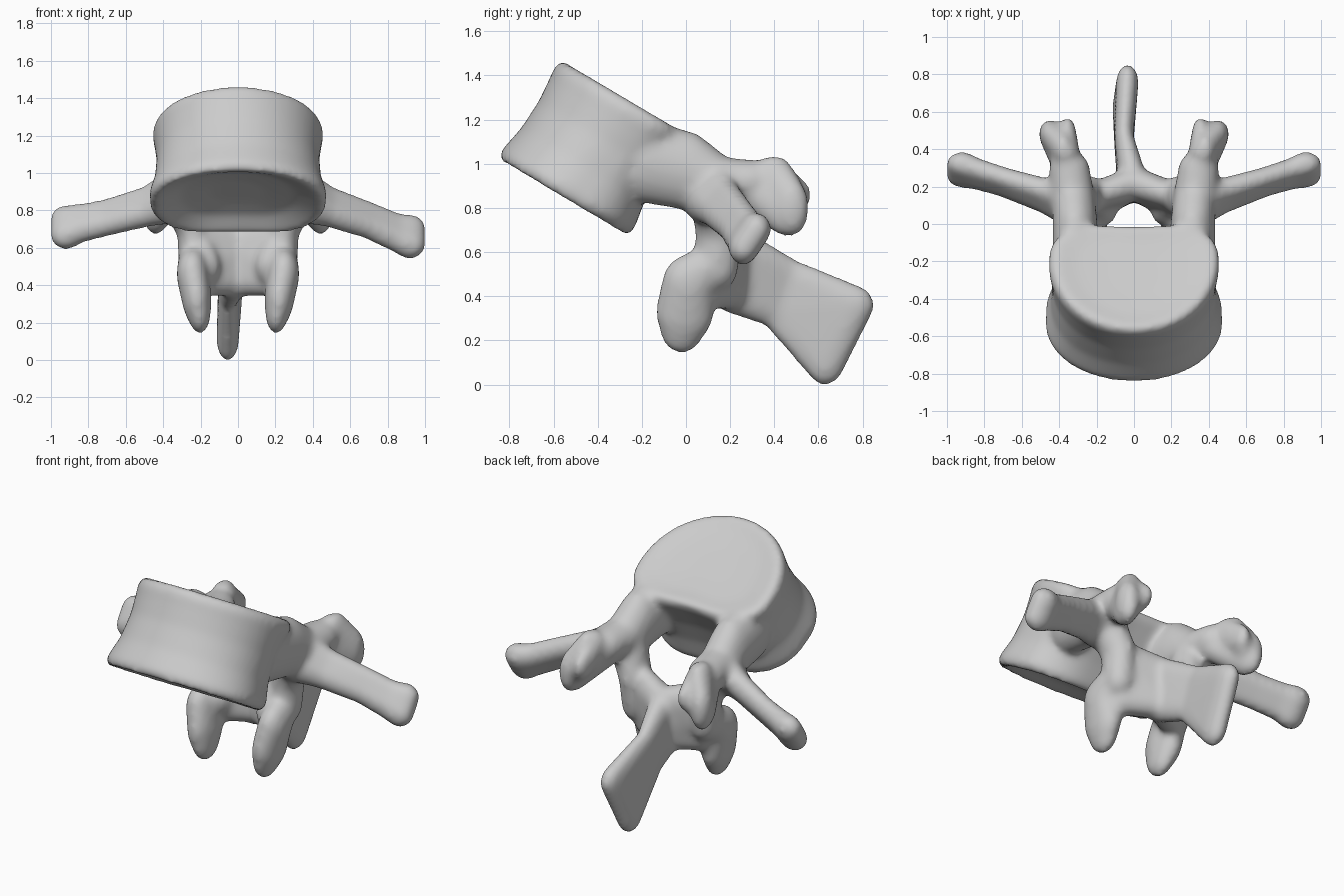
import bpy, bmesh, math
from mathutils import Vector, Matrix

if "Cube" in bpy.data.objects:
    bpy.data.objects.remove(bpy.data.objects["Cube"], do_unlink=True)

bone = bpy.data.materials.new("bone grey")
bone.use_nodes = True
colour = (0.6, 0.6, 0.6, 1)
bone.diffuse_color = colour
bone.node_tree.nodes["Principled BSDF"].inputs["Base Color"].default_value = colour

bm = bmesh.new()


def hull(*blobs, mirror=1):
    """Convex skin around ellipsoids given as (centre, radii)."""
    part = bmesh.new()
    for centre, radii in blobs:
        place = Matrix.Translation(centre) @ Matrix.Diagonal((*radii, 1))
        bmesh.ops.create_uvsphere(part, u_segments=16, v_segments=10, radius=1, matrix=place)
    out = bmesh.ops.convex_hull(part, input=part.verts)
    bmesh.ops.delete(part, geom=list({v for v in out["geom_interior"] if isinstance(v, bmesh.types.BMVert)}), context="VERTS")
    loose = [f for f in part.faces if f not in set(out["geom"])]
    bmesh.ops.delete(part, geom=loose, context="FACES")
    bmesh.ops.scale(part, vec=(mirror, 1, 1), verts=part.verts)
    bmesh.ops.recalc_face_normals(part, faces=part.faces)
    mesh = bpy.data.meshes.new("part")
    part.to_mesh(mesh)
    part.free()
    bm.from_mesh(mesh)
    bpy.data.meshes.remove(mesh)


def chain(*blobs, mirror=1):
    for a, b in zip(blobs, blobs[1:]):
        hull(a, b, mirror=mirror)


def blade(x, y, z, lean, rise, radii):
    """Two blobs that make a cross-section leaning up and back."""
    return [((x, y - lean, z - rise), radii), ((x, y + lean, z + rise), radii)]


# Vertebral body: kidney-shaped rings along a tilted axis, widest further back near the top
centre = Vector((0, -0.41, 1.07))
back = Vector((0, 0.86, -0.51))
axis = Vector((0, 0.51, 0.86))


def ring(height, size):
    verts = []
    widest = 0.05 + 0.25 * height
    for i in range(48):
        a = math.tau * i / 48
        c, s = math.cos(a), math.sin(a)
        x = 0.468 * c * size
        if s > 0:
            v = widest + (0.37 - widest) * s ** 0.65 - 0.045 * s ** 10
        else:
            v = widest - (0.355 + widest) * abs(s) ** 0.97
        verts.append(bm.verts.new(centre + Vector((x, 0, 0)) + back * v * size + axis * height))
    return verts


profile = [(-0.195, 0.3), (-0.215, 0.65), (-0.265, 0.91), (-0.27, 0.98), (-0.225, 1.02),
           (-0.1, 0.95), (0.05, 0.93), (0.17, 0.96), (0.22, 0.98), (0.26, 0.95),
           (0.267, 0.88), (0.25, 0.65), (0.242, 0.3)]
rings = [ring(*p) for p in profile]
for r, q in zip(rings, rings[1:]):
    for i in range(48):
        j = (i + 1) % 48
        bm.faces.new((r[i], r[j], q[j], q[i]))
bm.faces.new(rings[0][::-1])
bm.faces.new(rings[-1])

for side in (-1, 1):
    # Pedicle
    chain(((0.31, -0.18, 1.01), (0.125, 0.12, 0.19)),
          ((0.315, 0.02, 0.965), (0.12, 0.11, 0.18)),
          ((0.325, 0.15, 0.9), (0.115, 0.1, 0.14)), mirror=side)
    # Superior articular process, ending in a flat facet with two prongs
    hull(((0.33, 0.15, 0.92), (0.12, 0.1, 0.11)),
         ((0.345, 0.3, 0.92), (0.11, 0.09, 0.1)), mirror=side)
    hull(((0.34, 0.29, 0.89), (0.09, 0.08, 0.1)),
         ((0.38, 0.4, 0.95), (0.06, 0.09, 0.09)),
         ((0.435, 0.45, 0.78), (0.06, 0.09, 0.11)), mirror=side)
    hull(((0.38, 0.4, 0.95), (0.06, 0.09, 0.09)),
         ((0.45, 0.48, 0.8), (0.06, 0.08, 0.13)), mirror=side)
    hull(((0.35, 0.38, 0.93), (0.06, 0.08, 0.1)),
         ((0.355, 0.5, 0.86), (0.045, 0.07, 0.08)),
         ((0.41, 0.46, 0.8), (0.05, 0.07, 0.08)), mirror=side)
    # Transverse process, a leaning blade that droops more on the left
    drop = 0.05 if side > 0 else 0
    sections = [blade(0.33, 0.11, 0.88, 0.03, 0.03, (0.1, 0.1, 0.12)),
                blade(0.47, 0.15, 0.825, 0.03, 0.035, (0.08, 0.065, 0.075)),
                blade(0.7, 0.225, 0.762 - drop * 0.3, 0.025, 0.035, (0.07, 0.055, 0.065)),
                blade(0.85, 0.27, 0.73 - drop, 0.025, 0.035, (0.07, 0.06, 0.07)),
                blade(0.92, 0.29, 0.71 - drop, 0.03, 0.045, (0.085, 0.068, 0.075))]
    for a, b in zip(sections, sections[1:]):
        hull(*a, *b, mirror=side)
    # Neck joining pedicle and lamina
    chain(((0.31, 0.12, 0.88), (0.11, 0.11, 0.12)),
          ((0.24, 0.15, 0.7), (0.085, 0.11, 0.12)),
          ((0.23, 0.14, 0.54), (0.09, 0.1, 0.12)), mirror=side)
    # Lamina
    hull(((0.2, 0.15, 0.65), (0.07, 0.08, 0.13)),
         ((0.19, 0.11, 0.43), (0.07, 0.08, 0.09)),
         ((0.0, 0.22, 0.62), (0.06, 0.09, 0.1)),
         ((0.02, 0.2, 0.43), (0.05, 0.09, 0.09)), mirror=side)
    hull(((0.21, 0.14, 0.62), (0.07, 0.08, 0.12)),
         ((0.165, 0.07, 0.5), (0.075, 0.08, 0.1)), mirror=side)
    # Inferior articular process
    chain(((0.23, 0.1, 0.53), (0.09, 0.09, 0.1)),
          ((0.245, 0.01, 0.46), (0.085, 0.12, 0.13)),
          ((0.22, -0.005, 0.33), (0.08, 0.135, 0.14)),
          ((0.205, -0.02, 0.25), (0.06, 0.1, 0.11)), mirror=side)

# Spinous process
root = [((-0.01, 0.26, 0.6), (0.07, 0.1, 0.09)), ((-0.02, 0.22, 0.41), (0.07, 0.1, 0.09))]
middle = [((-0.055, 0.46, 0.49), (0.05, 0.09, 0.085)), ((-0.055, 0.41, 0.34), (0.05, 0.09, 0.085))]
tip = [((-0.035, 0.765, 0.36), (0.06, 0.09, 0.09)), ((-0.055, 0.63, 0.1), (0.06, 0.09, 0.105))]
hull(*root, *middle)
hull(*middle, *tip)

mesh = bpy.data.meshes.new("vertebra")
bm.to_mesh(mesh)
bm.free()
mesh.materials.append(bone)
vertebra = bpy.data.objects.new("vertebra", mesh)
bpy.context.collection.objects.link(vertebra)

# Fuse the parts into one soft surface
fuse = vertebra.modifiers.new("fuse", "REMESH")
fuse.mode = "VOXEL"
fuse.voxel_size = 0.016
fuse.use_smooth_shade = True
soften = vertebra.modifiers.new("soften", "SMOOTH")
soften.factor = 0.5
soften.iterations = 18
bpy.context.view_layer.objects.active = vertebra
vertebra.select_set(True)
for name in ("fuse", "soften"):
    bpy.ops.object.modifier_apply(modifier=name)
bpy.ops.object.shade_smooth()
